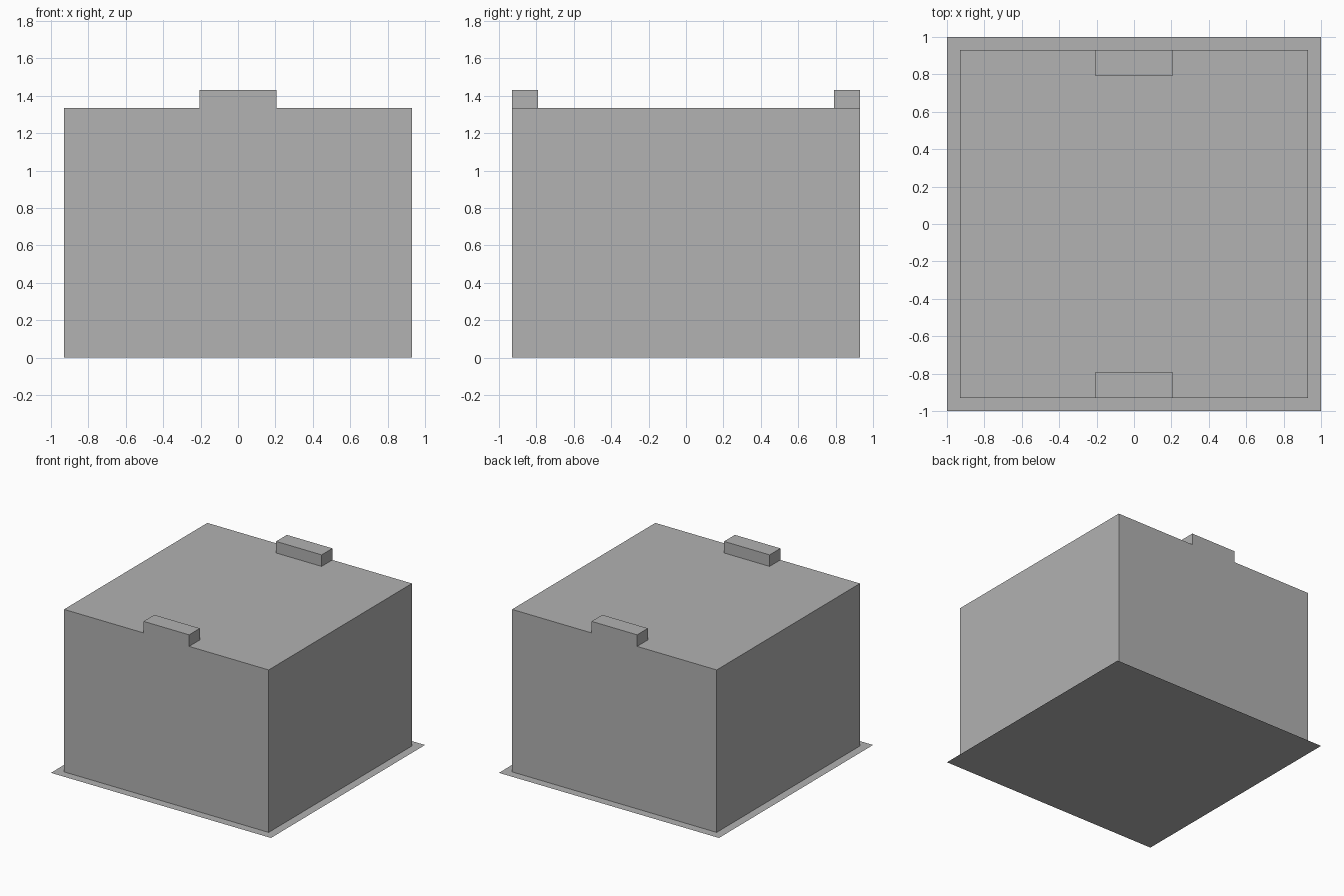
import bpy, bmesh
from mathutils import Vector

cube = bpy.data.objects.get("Cube")
if cube:
    bpy.data.objects.remove(cube, do_unlink=True)

HALF, ROOF, TAB_TOP = 0.93, 1.335, 1.43
TAB_X, TAB_Y = 0.207, 0.79

grey = bpy.data.materials.new("plain_grey")
grey.use_nodes = True
colour = (0.445, 0.445, 0.445, 1)
grey.diffuse_color = colour
grey.node_tree.nodes["Principled BSDF"].inputs["Base Color"].default_value = colour


def finish(name, bm):
    mesh = bpy.data.meshes.new(name)
    bm.normal_update()
    bm.to_mesh(mesh)
    bm.free()
    mesh.materials.append(grey)
    obj = bpy.data.objects.new(name, mesh)
    bpy.context.collection.objects.link(obj)
    return obj


# Thin ground sheet
bm = bmesh.new()
bmesh.ops.create_grid(bm, x_segments=1, y_segments=1, size=1)
finish("base_sheet", bm)

# Main block, open where it sits on the sheet
bm = bmesh.new()
bmesh.ops.create_cube(bm, size=1)
bmesh.ops.scale(bm, vec=(2 * HALF, 2 * HALF, ROOF), verts=bm.verts)
bmesh.ops.translate(bm, vec=(0, 0, ROOF / 2), verts=bm.verts)
bm.normal_update()
bottom = [f for f in bm.faces if f.normal.z < -0.5]
bmesh.ops.delete(bm, geom=bottom, context="FACES_ONLY")

# Cut the roof and raise a tab at the front and back edges
for axis, offset in ((Vector((1, 0, 0)), TAB_X), (Vector((0, 1, 0)), TAB_Y)):
    for side in (-1, 1):
        bmesh.ops.bisect_plane(bm, geom=bm.verts[:] + bm.edges[:] + bm.faces[:],
                               plane_co=axis * offset * side, plane_no=axis)
bm.normal_update()
tabs = []
for f in bm.faces:
    c = f.calc_center_median()
    if f.normal.z > 0.5 and abs(c.x) < TAB_X and abs(c.y) > TAB_Y:
        tabs.append(f)
raised = bmesh.ops.extrude_discrete_faces(bm, faces=tabs)["faces"]
bmesh.ops.translate(bm, vec=(0, 0, TAB_TOP - ROOF),
                    verts=[v for f in raised for v in f.verts])

# Merge coplanar pieces into clean flat faces
bmesh.ops.dissolve_limit(bm, angle_limit=0.01, verts=bm.verts, edges=bm.edges)
finish("block_with_tabs", bm)
